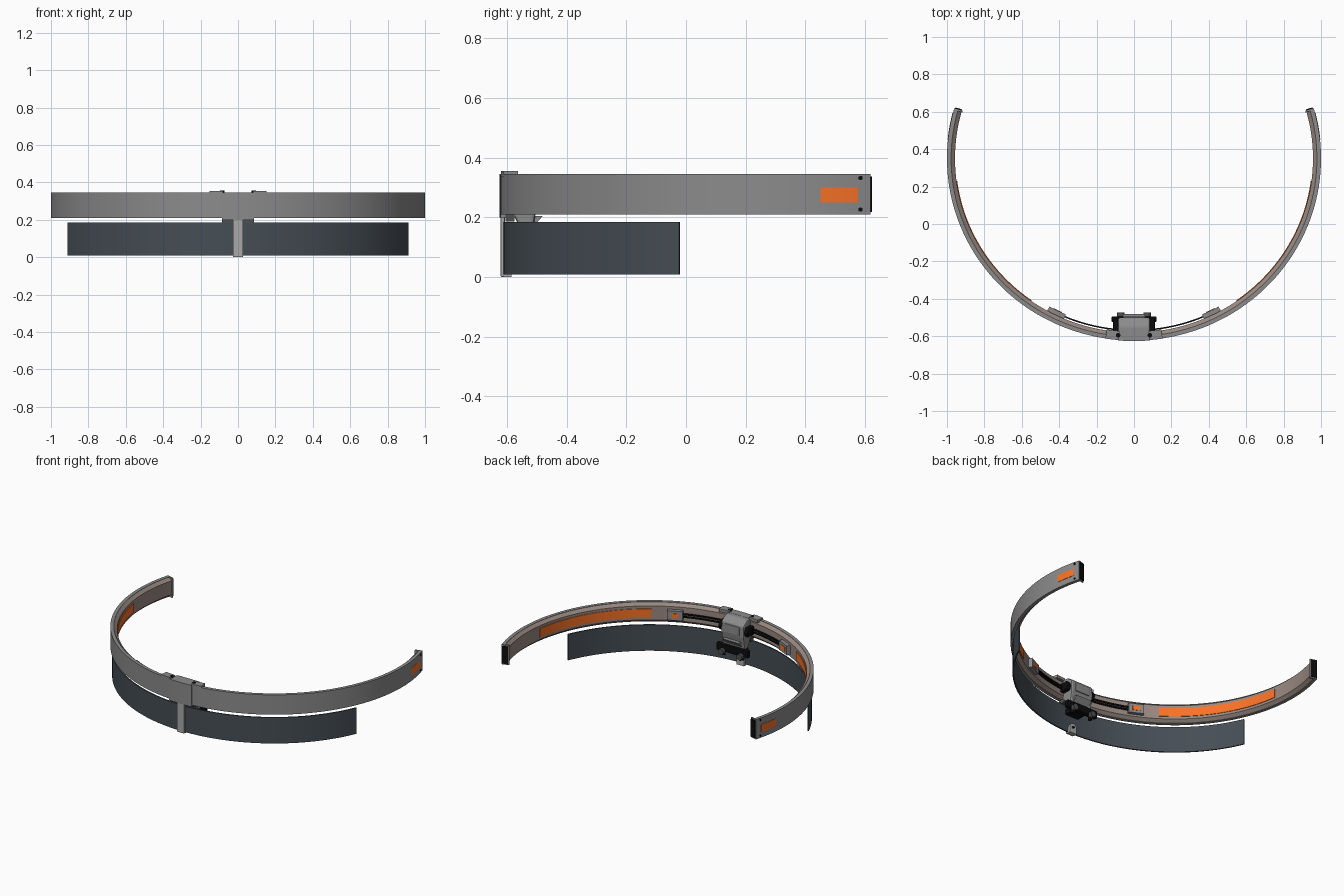
import bpy, bmesh, math
from mathutils import Vector

if "Cube" in bpy.data.objects:
    bpy.data.objects.remove(bpy.data.objects["Cube"])

CY = 0.35      # centre of the headband curve
FLAT = 0.027   # front is slightly flatter than the sides


def material(name, rgb):
    m = bpy.data.materials.new(name)
    m.diffuse_color = (*rgb, 1)
    m.use_nodes = True
    m.node_tree.nodes["Principled BSDF"].inputs["Base Color"].default_value = m.diffuse_color
    return m


ORANGE = material("orange", (0.95, 0.17, 0.02))
BLACK = material("black", (0.004, 0.004, 0.005))
SLATE = material("slate_lens", (0.06, 0.075, 0.09))
METAL = material("dark_metal", (0.26, 0.26, 0.26))
WARM = material("warm_metal", (0.32, 0.25, 0.22))
PALE = material("light_metal", (0.4, 0.4, 0.4))
SHADE = material("shadow_metal", (0.08, 0.08, 0.08))


def finish(name, bm, mat=None, smooth=True):
    bmesh.ops.recalc_face_normals(bm, faces=bm.faces)
    me = bpy.data.meshes.new(name)
    bm.to_mesh(me)
    bm.free()
    ob = bpy.data.objects.new(name, me)
    bpy.context.collection.objects.link(ob)
    me.materials.append(mat or METAL)
    if smooth:
        bpy.ops.object.select_all(action='DESELECT')
        ob.select_set(True)
        bpy.context.view_layer.objects.active = ob
        bpy.ops.object.shade_smooth_by_angle(angle=math.radians(30))
    return ob


def on_arc(r, deg, z):
    t = math.radians(deg)
    return Vector((r * math.cos(t), CY + (r - FLAT) * math.sin(t), z))


def sweep(name, profile, a0, a1, n, mat=None):
    """Closed (radius, z) profile swept along the headband curve."""
    bm = bmesh.new()
    rings = [[bm.verts.new(on_arc(r, a0 + (a1 - a0) * i / n, z)) for r, z in profile]
             for i in range(n + 1)]
    k = len(profile)
    for a, b in zip(rings, rings[1:]):
        for j in range(k):
            bm.faces.new((a[j], a[(j + 1) % k], b[(j + 1) % k], b[j]))
    bm.faces.new(rings[0])
    bm.faces.new(rings[-1][::-1])
    return finish(name, bm, mat)


def rect(r0, r1, z0, z1):
    return [(r0, z0), (r1, z0), (r1, z1), (r0, z1)]


def both(name, profile, a0, a1, n, mat=None):
    sweep(name + "_right", profile, a0, a1, n, mat)
    sweep(name + "_left", profile, 180 - a0, 180 - a1, n, mat)


def extrude_x(name, yz, x0, x1, mat=None, bevel=0.0):
    """Side (y, z) outline extruded across x."""
    bm = bmesh.new()
    a = [bm.verts.new((x0, y, z)) for y, z in yz]
    b = [bm.verts.new((x1, y, z)) for y, z in yz]
    bm.faces.new(a)
    bm.faces.new(b[::-1])
    for j in range(len(yz)):
        k = (j + 1) % len(yz)
        bm.faces.new((a[j], a[k], b[k], b[j]))
    ob = finish(name, bm, mat, False)
    if bevel:
        m = ob.modifiers.new("bevel", 'BEVEL')
        m.width = bevel
        m.segments = 2
    return ob


def box(name, x0, x1, y0, y1, z0, z1, mat=None, bevel=0.0):
    return extrude_x(name, [(y0, z0), (y1, z0), (y1, z1), (y0, z1)], x0, x1, mat, bevel)


def cylinder(name, centre, axis, radius, length, mat=None):
    bm = bmesh.new()
    bmesh.ops.create_cone(bm, cap_ends=True, segments=20, radius1=radius, radius2=radius, depth=length)
    q = Vector((0, 0, 1)).rotation_difference(Vector(axis))
    for v in bm.verts:
        v.co = q @ v.co + Vector(centre)
    return finish(name, bm, mat)


# headband: outer shell and bevelled inner liner
sweep("headband", rect(0.978, 1.0, 0.21, 0.345), -195.5, 15.5, 120)
sweep("headband_liner", [(0.979, 0.211), (0.979, 0.344), (0.957, 0.325), (0.957, 0.23)],
      -195.5, 15.5, 120, WARM)

# thin lens hanging under the band
sweep("lens", rect(0.98, 0.989, 0.008, 0.185), -157.2, -22.8, 90, SLATE)

# end caps and their screws
both("end_cap", rect(0.952, 1.0, 0.21, 0.345), 15.5, 16.0, 1)
both("end_plate", rect(0.957, 0.995, 0.218, 0.337), 16.0, 16.4, 1, BLACK)
for z in (0.226, 0.332):
    for s, side in ((1, "right"), (-1, "left")):
        p = on_arc(1.0, 14.0, z)
        cylinder("end_screw_" + side, (s * p.x, p.y, z), (s, 0.25, 0), 0.007, 0.006, BLACK)

# orange inserts: outer tabs near the ends, long inner strips
both("outer_tab", rect(0.99, 1.002, 0.25, 0.3), 6.0, 13.5, 8, ORANGE)
both("inner_strip", rect(0.953, 0.962, 0.247, 0.307), -55, -7.5, 36, ORANGE)

# temple rails and sliding pads
for z in (0.266, 0.284):
    both("rail", rect(0.942, 0.95, z - 0.005, z + 0.005), -84, -66, 16, BLACK)
both("slider_pad", rect(0.932, 0.96, 0.243, 0.307), -67, -61, 6)
both("slider_insert", rect(0.929, 0.936, 0.26, 0.29), -65.5, -62.5, 3, ORANGE)

# front shell and top clips
sweep("front_shell", rect(0.95, 1.003, 0.2, 0.346), -94.9, -85.1, 10)
both("top_clip", rect(0.952, 1.001, 0.335, 0.355), -85.4, -81.2, 5)
for s in (-1, 1):
    cylinder("top_clip_screw", (s * 0.085, -0.595, 0.35), (0, 0, 1), 0.012, 0.012, BLACK)

# inner housing, tapered toward the face
extrude_x("inner_housing", [(-0.6, 0.345), (-0.545, 0.345), (-0.5, 0.315), (-0.5, 0.24),
                            (-0.515, 0.15), (-0.55, 0.15), (-0.58, 0.21), (-0.6, 0.21)],
          -0.085, 0.085, None, 0.01)
box("housing_face", -0.055, 0.055, -0.505, -0.494, 0.245, 0.305, None, 0.004)
for s in (-1, 1):
    x0, x1 = sorted((s * 0.08, s * 0.112))
    extrude_x("rail_socket", [(-0.575, 0.245), (-0.515, 0.245), (-0.505, 0.275),
                              (-0.52, 0.303), (-0.575, 0.303)], x0, x1, BLACK, 0.004)

# bridge between housing and lens
box("bridge", -0.085, 0.085, -0.605, -0.575, 0.186, 0.213, SHADE)
extrude_x("bridge_brace", [(-0.58, 0.205), (-0.48, 0.205), (-0.515, 0.165), (-0.545, 0.165)],
          -0.06, 0.06)

# nose bar with knobs
box("nose_bar", -0.12, 0.12, -0.525, -0.495, 0.11, 0.16, BLACK, 0.005)
box("nose_bar_web", -0.05, 0.05, -0.6, -0.52, 0.12, 0.155, BLACK)
for s in (-1, 1):
    cylinder("nose_knob", (s * 0.07, -0.487, 0.115), (0, 1, 0), 0.02, 0.026, SHADE)
    cylinder("nose_knob_stem", (s * 0.07, -0.508, 0.1), (0, 0, 1), 0.012, 0.03, BLACK)

# centre clip gripping the lens
box("centre_clip", -0.028, 0.028, -0.622, -0.608, 0.0, 0.205, PALE, 0.004)
box("clip_foot", -0.028, 0.028, -0.612, -0.585, 0.0, 0.01, PALE)
box("clip_back", -0.028, 0.028, -0.6, -0.585, 0.0, 0.04, PALE)
cylinder("clip_tab", (0, -0.5925, 0.04), (0, 1, 0), 0.028, 0.015, PALE)
cylinder("clip_screw", (0, -0.583, 0.04), (0, 1, 0), 0.009, 0.006, BLACK)
